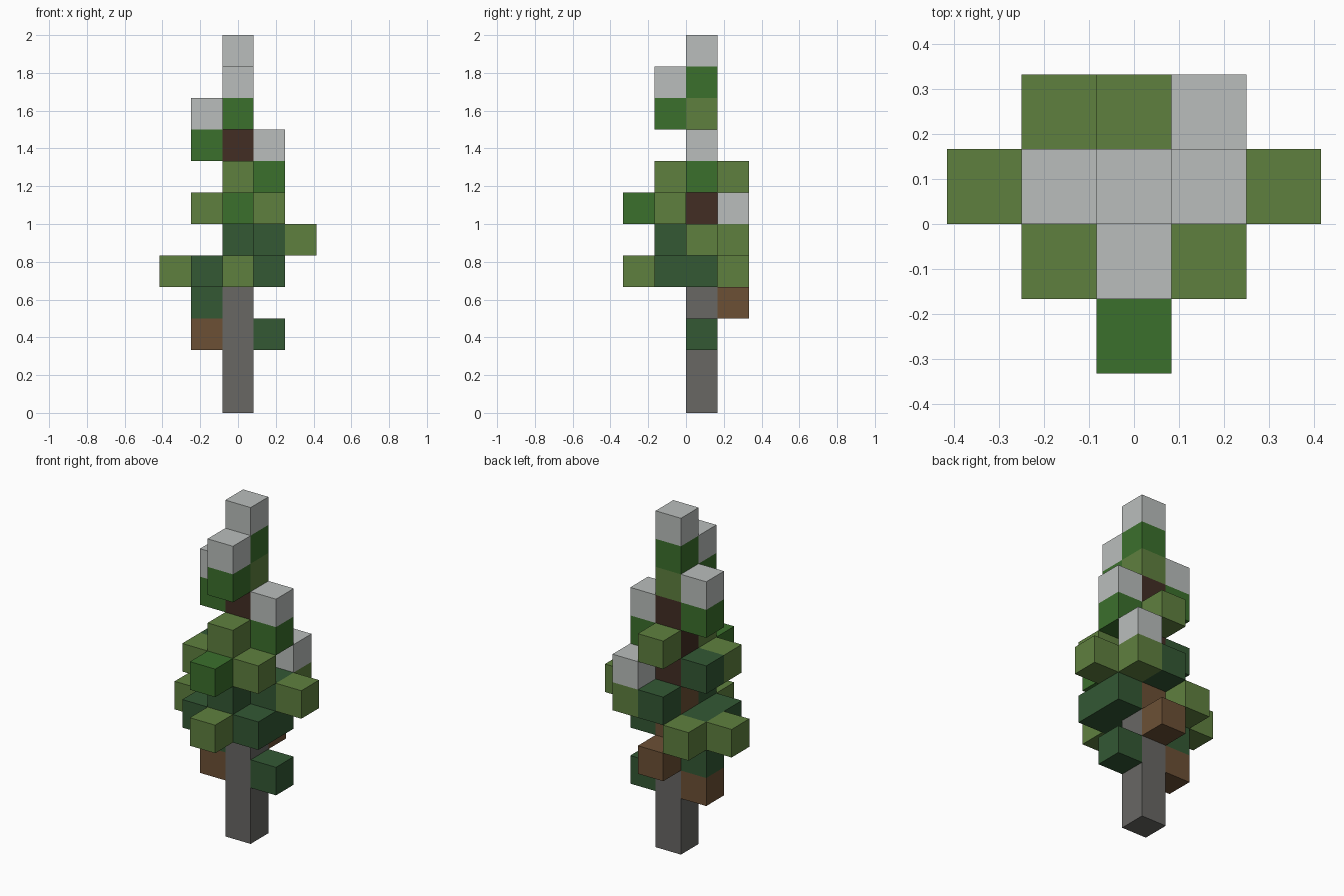
import bpy
import bmesh
from mathutils import Vector

if "Cube" in bpy.data.objects:
    bpy.data.objects.remove(bpy.data.objects["Cube"], do_unlink=True)

SIZE = 1 / 6  # edge of one block; the tree is twelve blocks tall


def linear(value):
    c = value / 255
    return c / 12.92 if c <= 0.04045 else ((c + 0.055) / 1.055) ** 2.4


def make_material(name, rgb):
    color = (*[linear(v) for v in rgb], 1)
    mat = bpy.data.materials.new(name)
    mat.use_nodes = True
    mat.diffuse_color = color
    bsdf = mat.node_tree.nodes["Principled BSDF"]
    bsdf.inputs["Base Color"].default_value = color
    bsdf.inputs["Roughness"].default_value = 0.9
    return mat


def column(i, j, bottom, top=None):
    """Blocks stacked at grid place i, j from level bottom to level top."""
    return [(i, j, k) for k in range(bottom, (bottom if top is None else top) + 1)]


def beside(j, k, reach=1):
    """A mirrored pair of blocks left and right of the trunk."""
    return [(-reach, j, k), (reach, j, k)]


# Every part: name, material name, colour, blocks (x, y, level)
PARTS = [
    # Trunk, getting darker upwards, with two branch stubs
    ("trunk_base", "grey bark", (104, 103, 100), column(0, 0, 0, 3)),
    ("trunk_middle_and_branches", "brown bark", (108, 80, 53),
     column(0, 0, 4, 5) + column(-1, 0, 2) + column(0, 1, 3)),
    ("trunk_upper", "dark brown bark", (66, 45, 36), column(0, 0, 6, 8)),
    # Needles, from the shaded lower boughs to the bright upper ones
    ("lower_boughs", "deep green needles", (51, 88, 52),
     column(1, 0, 2) + column(-1, 0, 3, 4) + column(1, 0, 4, 5)
     + beside(-1, 4) + column(0, -1, 4, 6) + column(0, 1, 5) + column(-1, 0, 6)),
    ("outer_boughs", "olive needles", (95, 128, 63),
     column(0, -2, 4) + column(-2, 0, 4) + column(-1, 1, 4)
     + column(2, 0, 5) + column(1, 1, 5) + beside(-1, 6)
     + column(0, -1, 7) + column(0, 1, 7) + column(0, 0, 9)),
    ("upper_boughs", "bright green needles", (59, 112, 44),
     column(0, -2, 6) + column(1, 0, 7) + column(-1, 0, 8)
     + column(0, -1, 9) + column(0, 0, 10)),
    # Snow caps
    ("snow_caps", "snow", (186, 190, 188),
     column(1, 1, 6) + column(1, 0, 8) + column(-1, 0, 9)
     + column(0, -1, 10) + column(0, 0, 11)),
]

FILLED = {cell for part in PARTS for cell in part[3]}


def build_part(name, cells, mat):
    """Outer skin of the blocks: no faces where two blocks touch."""
    bm = bmesh.new()
    for cell in cells:
        center = Vector((cell[0], cell[1] + 0.5, cell[2] + 0.5)) * SIZE
        cube = bmesh.ops.create_cube(bm, size=SIZE)["verts"]
        bmesh.ops.translate(bm, verts=cube, vec=center)
        bm.normal_update()
        hidden = []
        for face in {f for v in cube for f in v.link_faces}:
            neighbour = tuple(c + round(n) for c, n in zip(cell, face.normal))
            if neighbour in FILLED:
                hidden.append(face)
        bmesh.ops.delete(bm, geom=hidden, context="FACES")
    bmesh.ops.remove_doubles(bm, verts=bm.verts[:], dist=SIZE / 100)
    bmesh.ops.dissolve_limit(bm, angle_limit=0.01,
                             verts=bm.verts[:], edges=bm.edges[:])
    mesh = bpy.data.meshes.new(name)
    bm.to_mesh(mesh)
    bm.free()
    mesh.materials.append(mat)
    obj = bpy.data.objects.new(name, mesh)
    bpy.context.collection.objects.link(obj)


for part_name, mat_name, rgb, cells in PARTS:
    build_part(part_name, cells, make_material(mat_name, rgb))
